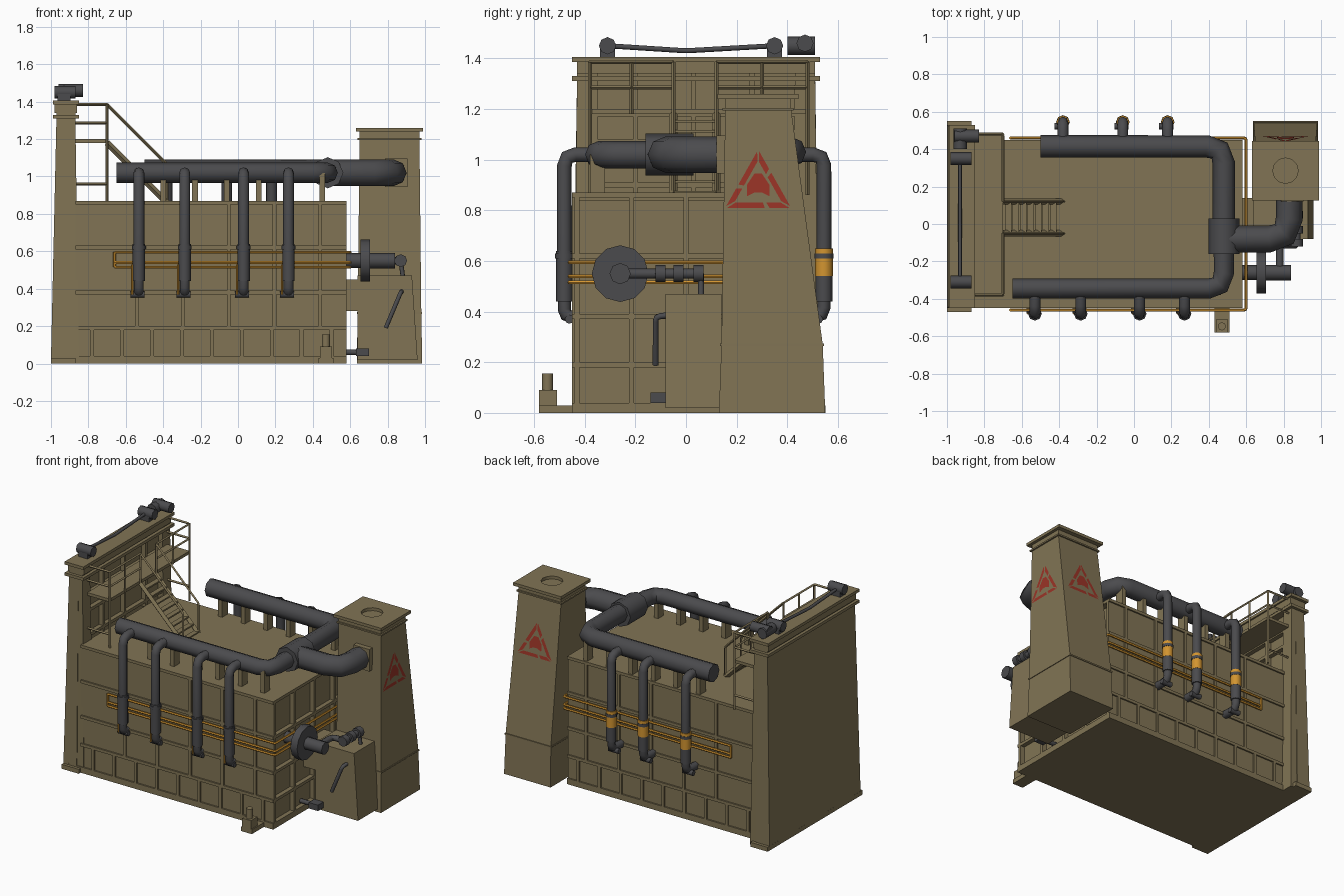
import bpy, bmesh, math
from mathutils import Vector

if "Cube" in bpy.data.objects:
    bpy.data.objects.remove(bpy.data.objects["Cube"])


def material(name, *rgb):
    m = bpy.data.materials.new(name)
    m.use_nodes = True
    m.diffuse_color = (*rgb, 1)
    m.node_tree.nodes["Principled BSDF"].inputs["Base Color"].default_value = (*rgb, 1)
    return m


KHAKI = material("khaki_paint", 0.22, 0.175, 0.09)
GREY = material("dark_grey_steel", 0.07, 0.07, 0.075)
ORANGE = material("orange_gas_line", 0.65, 0.3, 0.03)
RED = material("red_warning", 0.33, 0.035, 0.02)

# Main dimensions
LEFT, RIGHT, SIDE, ROOF = -0.87, 0.58, 0.45, 0.86
RIB, PROUD = 0.02, 0.03
DECK, RAIL, LINTEL = 1.18, 1.385, 1.34
HEADER, JUNCTION, FEED = 1.02, 0.48, -0.08
STACK, FLUE, CAP, SEAM, SHOULDER = 0.81, 0.285, 1.24, 0.27, 1.2


def finish(name, bm, mat):
    mesh = bpy.data.meshes.new(name)
    bm.to_mesh(mesh)
    bm.free()
    mesh.materials.append(mat)
    ob = bpy.data.objects.new(name, mesh)
    bpy.context.collection.objects.link(ob)
    return ob


def span(centre, width):
    return centre - width / 2, centre + width / 2


def grow(pair, amount):
    return pair[0] - amount, pair[1] + amount


def taper(name, bottom, top, heights, mat=KHAKI):
    """Solid between two rectangles, each an x span and a y span."""
    bm = bmesh.new()
    for (xs, ys), z in zip((bottom, top), heights):
        for x in xs:
            for y in ys:
                bm.verts.new((x, y, z))
    bmesh.ops.convex_hull(bm, input=bm.verts)
    bmesh.ops.dissolve_limit(bm, angle_limit=math.radians(1), verts=bm.verts, edges=bm.edges)
    return finish(name, bm, mat)


def box(name, xs, ys, zs, mat=KHAKI):
    return taper(name, (xs, ys), (xs, ys), zs, mat)


def tube(name, radius, points, mat=GREY, detail=2):
    """Round bar through the points, with softened elbows."""
    points = [Vector(p) for p in points]
    path = [points[0]]
    for before, corner, after in zip(points, points[1:], points[2:]):
        arms = [before - corner, after - corner]
        reach = min([radius * 1.5] + [arm.length / 2.2 for arm in arms])
        start, end = [corner + arm.normalized() * reach for arm in arms]
        path += [start, (start + corner * 2 + end) / 4, end]
    path.append(points[-1])
    curve = bpy.data.curves.new(name, 'CURVE')
    curve.dimensions = '3D'
    curve.bevel_depth, curve.bevel_resolution, curve.use_fill_caps = radius, detail, True
    spline = curve.splines.new('POLY')
    spline.points.add(len(path) - 1)
    for knot, p in zip(spline.points, path):
        knot.co = (*p, 1)
    curve.materials.append(mat)
    ob = bpy.data.objects.new(name, curve)
    bpy.context.collection.objects.link(ob)
    bpy.ops.object.select_all(action='DESELECT')
    ob.select_set(True)
    bpy.context.view_layer.objects.active = ob
    bpy.ops.object.convert(target='MESH')
    bpy.ops.object.shade_smooth_by_angle(angle=math.radians(50))
    return bpy.context.object


def run(name, radius, start, mat=GREY, detail=2, **moves):
    """Tube that travels along one axis after another to the given coordinate."""
    points = [Vector(start)]
    for axis, value in moves.items():
        step = points[-1].copy()
        setattr(step, axis, value)
        points.append(step)
    return tube(name, radius, points, mat, detail)


# Furnace body: core with rib slabs standing proud of every side
LENGTH, WIDTH = (LEFT, RIGHT), (-SIDE, SIDE)
box("furnace_core", (LEFT, RIGHT - PROUD), grow(WIDTH, -PROUD), (RIB, ROOF - RIB))
box("floor_plate", (LEFT - 0.1, RIGHT), WIDTH, (0, 0.04))
for z in (0.19, 0.38, 0.62, ROOF):
    box("horizontal_rib", LENGTH, WIDTH, span(z, RIB))
for i in range(5):
    box("cross_rib", span(-0.54 + i * 0.245, RIB), WIDTH, (0.19, ROOF + RIB / 2))
for i in range(9):
    box("base_rib", span(-0.78 + i * 0.16, RIB), WIDTH, (RIB, 0.19))
for i in range(-2, 3):
    box("long_rib", LENGTH, span(i * 0.215, RIB), (RIB, ROOF + RIB / 2))

# Roof hatches and pipe supports
for x in (-0.16, 0.08, 0.3):
    box("roof_hatch", span(x, 0.14), span(0.1, 0.12), (ROOF - PROUD, ROOF + RIB / 2))
for i in range(6):
    for y in (-0.35, 0.41):
        box("pipe_support", span(-0.4 + i * 0.17, PROUD), span(y, 0.06), (ROOF, HEADER))

# Door tower with posts, lintel and stiffened panel
tower, depth = (-0.97, LEFT), (-0.43, 0.51)
taper("door_slab", (grow((-0.97, -0.93), PROUD), grow(depth, RIB)),
      ((-0.97, -0.9), depth), (RIB, LINTEL))
for y in (-0.39, 0.47):
    taper("door_post", (grow(tower, RIB), span(y, 0.11)), (tower, span(y, 0.08)), (0, LINTEL))
box("door_foot", (-1, LEFT), grow(depth, 0.04), (0, PROUD))
box("lintel", grow(tower, RIB / 2), depth, (LINTEL, 1.4))
for z in (1.32, 1.395):
    box("lintel_ledge", grow(tower, RIB), grow(depth, RIB), span(z, RIB))
for z in (0.9, 1.07, DECK):
    box("door_rail", (-0.92, LEFT), depth, span(z, RIB))
for i in (-1, 0, 1):
    box("door_stiffener", (-0.92, LEFT), span(0.03 + i * 0.23, RIB), (ROOF, LINTEL))

# Hoist drive on top of the tower
hoist, hoist_z = -0.93, 1.45
ends = (-0.31, 0.35)
tube("drive_shaft", 0.01, [(hoist, ends[0], hoist_z), (hoist, 0, hoist_z - RIB), (hoist, ends[1], hoist_z)])
for y in ends:
    run("shaft_gearbox", 0.034, (-0.98, y, hoist_z), x=LEFT)
    box("gearbox_foot", span(hoist, 0.07), span(y, 0.06), (1.4, hoist_z), GREY)
run("hoist_motor", 0.036, (hoist, 0.4, hoist_z), y=0.51)
run("hoist_motor_side", 0.034, (-0.96, 0.47, hoist_z + RIB / 2), x=-0.83)

# Access platform with guard rails, open where the stairs arrive
edge, bar = -0.7, 0.008
stairs = (-0.05, 0.12)
box("platform", (LEFT, edge), (-0.38, 0.48), (DECK, DECK + RIB))
for end, gap in ((-0.38, stairs[0]), (0.48, stairs[1])):
    for z in (RAIL - 0.1, RAIL):
        run("guard_rail", bar, (LEFT, end, z), KHAKI, 0, x=edge, y=gap)
    for y in (end, (end + gap) / 2, gap):
        run("rail_post", bar, (edge, y, DECK), KHAKI, 0, z=RAIL)
    run("platform_leg", bar, (edge, end, ROOF), KHAKI, 0, z=DECK)
    run("platform_tie", bar, (LEFT, end, 0.96), KHAKI, 0, x=edge)

# Stairs from the roof to the platform
foot = edge + DECK - ROOF
for y in stairs:
    tube("stair_stringer", 0.017, [(edge, y, DECK), (foot, y, ROOF)], KHAKI, 0)
    tube("stair_handrail", bar, [(edge, y, RAIL), (foot, y, RAIL - foot + edge), (foot, y, ROOF)], KHAKI, 0)
treads = 8
for i in range(treads):
    drop = (i + 0.7) * (DECK - ROOF) / treads
    box("stair_tread", span(edge + drop, 0.035), stairs, span(DECK - drop, RIB / 2))

# Flue stack: wide base, leaning shaft, neck and open cap
stack_x, base_y = span(STACK, 0.34), (0.14, 0.54)
neck_x, neck_y = span(STACK, 0.32), span(FLUE, 0.26)
taper("stack_base", (grow(stack_x, RIB / 4), grow(base_y, RIB / 2)), (stack_x, base_y), (0, SEAM))
box("stack_seam", grow(stack_x, RIB / 4), grow(base_y, RIB / 4), span(SEAM, RIB / 2))
taper("stack_shaft", (stack_x, base_y), (neck_x, neck_y), (SEAM, SHOULDER))
box("stack_collar", grow(neck_x, RIB / 2), grow(neck_y, RIB / 2), span(SHOULDER, RIB / 2))
box("stack_neck", neck_x, neck_y, (SHOULDER, CAP))
cap = box("stack_cap", grow(neck_x, RIB), grow(neck_y, PROUD), (CAP, CAP + RIB))
hole = run("hole_cutter", 0.068, (STACK, FLUE, SHOULDER), KHAKI, 4, z=CAP + 0.1)
cut = cap.modifiers.new("flue_hole", 'BOOLEAN')
cut.operation, cut.object, cut.solver = 'DIFFERENCE', hole, 'EXACT'
bpy.context.view_layer.objects.active = cap
bpy.ops.object.modifier_apply(modifier=cut.name)
bpy.data.objects.remove(hole)
box("stack_inlet_flange", span(0.845, 0.12), (0.12, 0.18), span(HEADER, 0.15))

# Flue duct between furnace and stack
duct = (-0.08, base_y[0])
taper("duct_box", (span(0.8, 0.32), duct), ((0.64, 0.93), duct), (RIB, 0.47))
box("duct_link", (RIGHT - PROUD, 0.66), duct, (0.28, 0.45))


# Warning signs: broken triangle outline with a flame
def sign(origin, across, up):
    bm = bmesh.new()
    across, up = Vector(across), Vector(up).normalized()
    origin = Vector(origin) + across.cross(up) * 0.004

    def patch(points):
        bm.faces.new([bm.verts.new(origin + across * p[0] + up * p[1]) for p in points])

    outer = [Vector(p) for p in ((-0.13, 0), (0.13, 0), (0, 0.23))]
    middle = sum(outer, Vector((0, 0))) / 3
    inner = [middle.lerp(p, 0.72) for p in outer]
    for i in range(3):
        j = (i + 1) % 3
        for start, end in ((0.03, 0.6), (0.67, 0.97)):
            patch([outer[i].lerp(outer[j], start), outer[i].lerp(outer[j], end),
                   inner[i].lerp(inner[j], end), inner[i].lerp(inner[j], start)])
    half = [Vector(p) * 0.015 for p in ((1, 4), (3, 3), (3, 6), (1, 9))]
    patch(half + [Vector((-p.x, p.y)) for p in reversed(half)])
    finish("warning_sign", bm, RED)


sign_z = 0.81
rise = (sign_z - SEAM) / (SHOULDER - SEAM)
lean_x, lean_y = neck_x[1] - stack_x[1], neck_y[1] - base_y[1]
sign((stack_x[1] + lean_x * rise, FLUE, sign_z), (0, 1, 0), (lean_x, 0, SHOULDER - SEAM))
sign((STACK, base_y[1] + lean_y * rise, sign_z), (-1, 0, 0), (0, lean_y, SHOULDER - SEAM))

# Exhaust manifold over the roof
FRONT, BACK = -0.345, 0.415
run("front_header", 0.054, (-0.65, FRONT, HEADER), x=JUNCTION, y=FEED)
run("back_header", 0.06, (-0.5, BACK, HEADER + RIB / 2), x=JUNCTION, y=FEED)
run("header_junction", 0.083, (JUNCTION, FEED * 2, HEADER), y=PROUD)
run("stack_feed", 0.072, (JUNCTION, FEED, HEADER), x=0.83, y=0.16)

# Burner drop pipes down both long sides
for header, wall, places in ((FRONT, -0.48, (-0.53, -0.285, 0.03, 0.27)), (BACK, 0.545, (-0.38, -0.06, 0.18))):
    for x in places:
        run("drop_pipe", 0.029, (x, header, HEADER), y=wall, z=0.6)
        run("drop_sleeve", 0.033, (x, wall, 0.64), z=0.44)
        run("sleeve_ring", 0.037, (x, wall, 0.61), z=0.63)
        run("burner_elbow", 0.026, (x, wall, 0.46), z=0.38, y=math.copysign(SIDE - PROUD, wall))
        run("burner_igniter", 0.018, (x - 0.045, wall * 0.96, 0.37), x=x + PROUD)
        if wall > 0:
            run("orange_sleeve", 0.035, (x, wall, 0.54), ORANGE, z=0.65)
        else:
            run("igniter_line", 0.006, (x - 0.035, wall, 0.53), ORANGE, 1, z=0.37)

# Orange gas lines wrapping three sides
for side in (-1, 1):
    y = side * (SIDE + RIB / 2)
    for z in (0.515, 0.54, 0.595):
        run("gas_line", bar, (-0.66, y, z), ORANGE, 1, x=RIGHT + RIB, y=0)
    run("gas_line_end", bar, (-0.66, y, 0.515), ORANGE, 1, z=0.595)

# Blower and its supply line on the end wall
blower, axle, pipe_x = -0.26, 0.55, 0.87
run("blower_stub", 0.04, (RIGHT - PROUD, blower, axle), x=0.66)
run("blower_disc", 0.112, (0.655, blower, axle), GREY, 4, x=0.705)
run("blower_motor", 0.042, (0.7, blower, axle), x=0.84)
run("blower_arm", 0.02, (0.78, blower, axle), y=-0.1, x=pipe_x)
run("supply_manifold", 0.02, (pipe_x, -0.11, axle), y=0.07)
for y in (-0.1, -0.03, 0.05):
    run("valve", 0.034, (pipe_x, y - RIB, axle), y=y + RIB)
tube("supply_line", 0.012, [(pipe_x, 0.06, axle), (0.89, 0.06, 0.4), (pipe_x, -0.12, 0.38), (0.79, -0.12, 0.19)])
box("drain_valve", span(0.665, 0.07), span(-0.11, 0.06), (0.04, 0.08), GREY)
run("drain_pipe", 0.015, (RIGHT - PROUD, -0.11, 0.06), x=0.66)

# Small pump at the front corner
pump = 0.47
box("pump_base", span(pump, 0.08), (-0.58, -SIDE), (0, PROUD))
box("pump_body", span(pump, 0.065), (-0.58, -0.51), (PROUD, 0.09))
run("pump_stem", 0.022, (pump, -0.547, 0.08), KHAKI, z=0.155)
